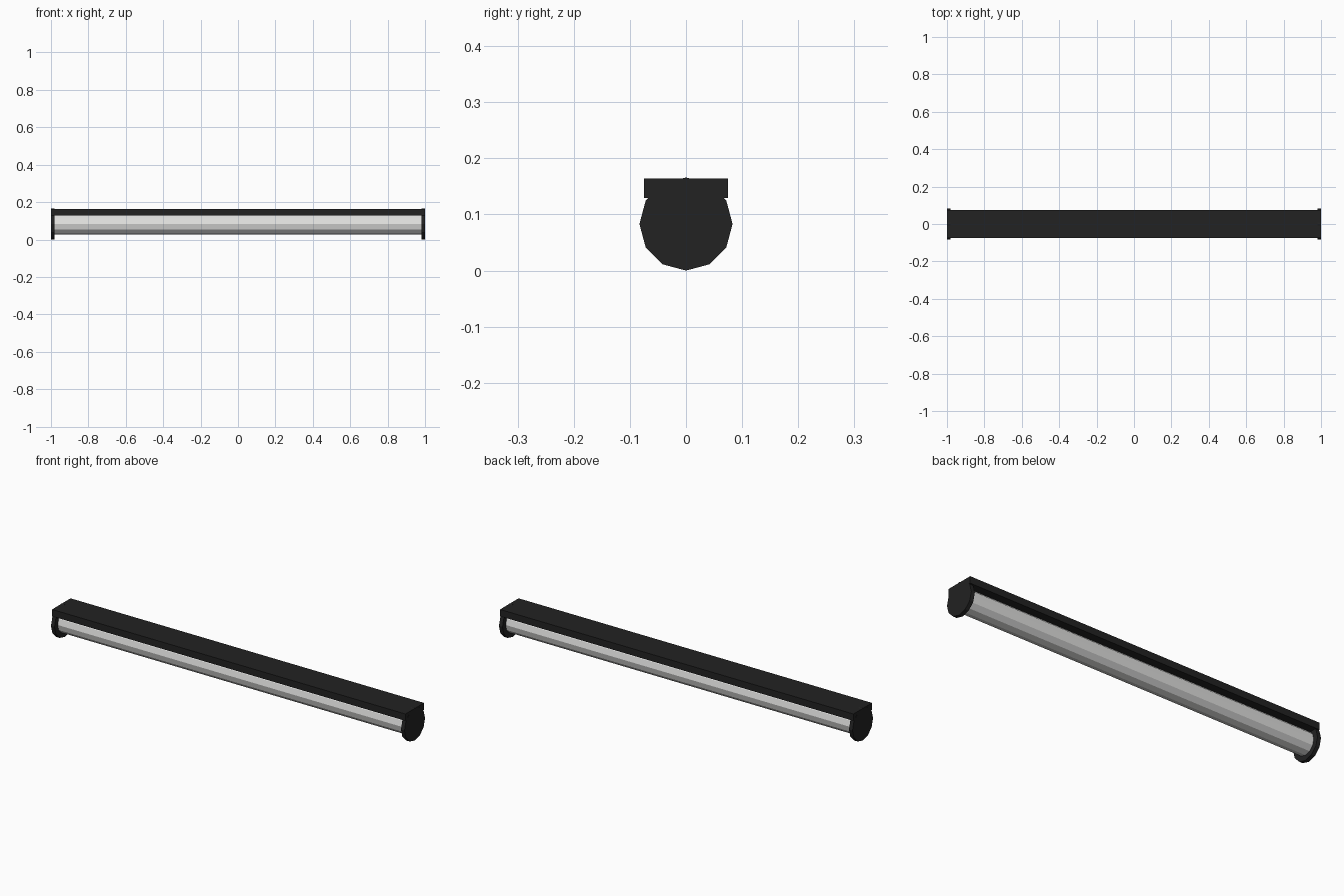
import bpy, math

if "Cube" in bpy.data.objects:
    bpy.data.objects.remove(bpy.data.objects["Cube"])


def material(name, rgb):
    m = bpy.data.materials.new(name)
    m.diffuse_color = (*rgb, 1)
    m.use_nodes = True
    m.node_tree.nodes["Principled BSDF"].inputs["Base Color"].default_value = m.diffuse_color
    return m


black = material("black housing", (0.016, 0.016, 0.016))
white = material("pale tube", (0.75, 0.75, 0.74))
AXIS_Z = 0.083  # height of the tube axis


def cylinder(name, radius, length, x, mat):
    # 12-sided cylinder lying along x, with a corner pointing straight up
    bpy.ops.mesh.primitive_cylinder_add(vertices=12, radius=radius, depth=length,
                                        location=(x, 0, AXIS_Z),
                                        rotation=(0, math.pi / 2, 0))
    ob = bpy.context.object
    ob.name = name
    ob.data.materials.append(mat)
    return ob


# Light tube
cylinder("light_tube", 0.057, 1.97, 0, white)

# End caps
for side, x in (("left", -0.99), ("right", 0.99)):
    cylinder(side + "_end_cap", 0.083, 0.02, x, black)

# Mounting housing along the top
bpy.ops.mesh.primitive_cube_add(size=1, location=(0, 0, 0.1465))
housing = bpy.context.object
housing.name = "mounting_housing"
housing.scale = (1.999, 0.149, 0.035)
housing.data.materials.append(black)
